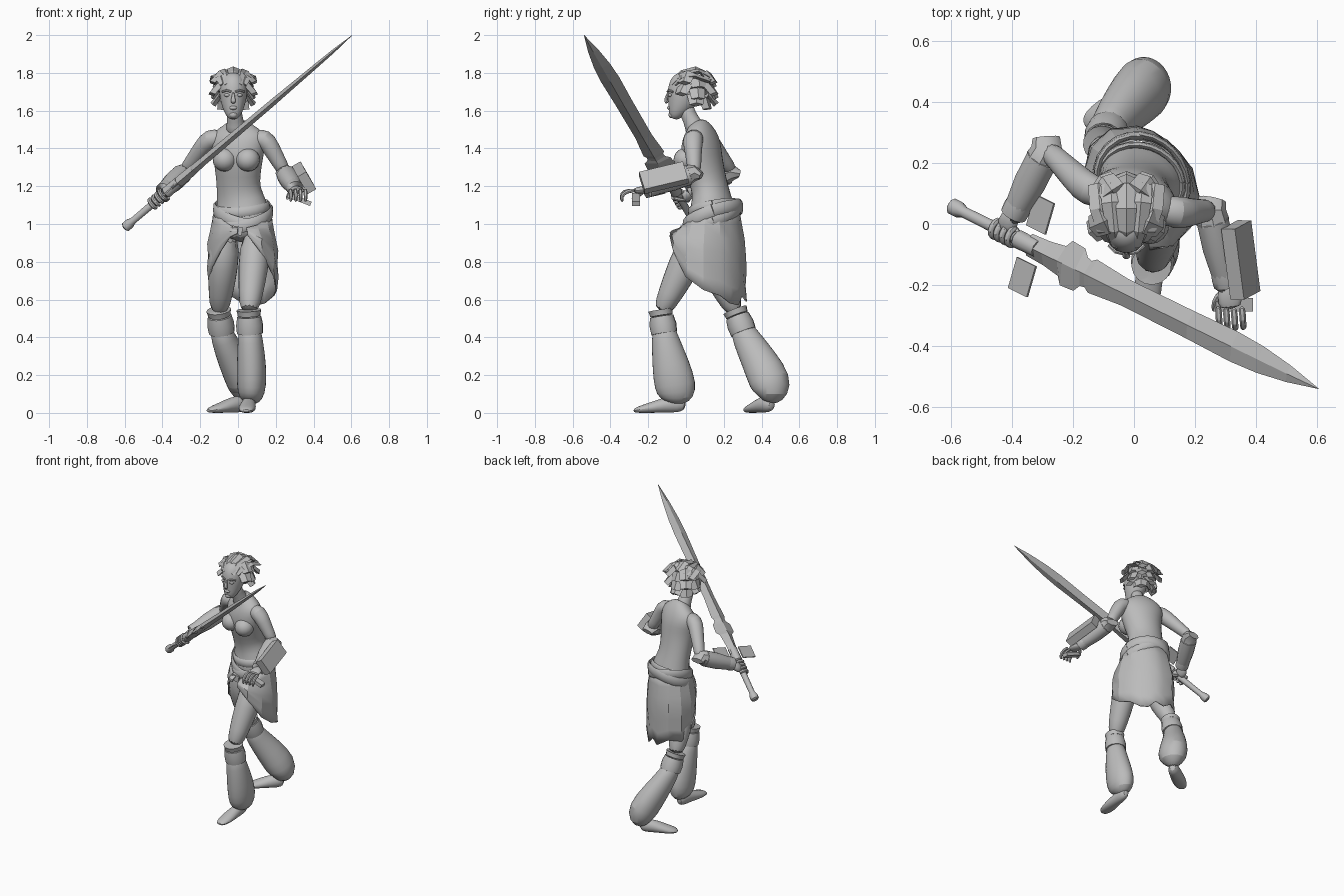
import bpy, bmesh, math
from mathutils import Vector as V, Matrix

cube = bpy.data.objects.get("Cube")
if cube:
    bpy.data.objects.remove(cube)

grey = bpy.data.materials.new("plain grey")
grey.use_nodes = True
COLOR = (0.5, 0.5, 0.5, 1)
grey.diffuse_color = COLOR
grey.node_tree.nodes["Principled BSDF"].inputs["Base Color"].default_value = COLOR


def finish(name, bm, smooth=True, angle=40):
    """Turn a bmesh into a shaded object."""
    bmesh.ops.recalc_face_normals(bm, faces=bm.faces)
    mesh = bpy.data.meshes.new(name)
    bm.to_mesh(mesh)
    bm.free()
    mesh.materials.append(grey)
    ob = bpy.data.objects.new(name, mesh)
    bpy.context.collection.objects.link(ob)
    bpy.ops.object.select_all(action='DESELECT')
    ob.select_set(True)
    bpy.context.view_layer.objects.active = ob
    if smooth:
        bpy.ops.object.shade_smooth_by_angle(angle=math.radians(angle))
    return ob


def sweep(name, pts, ref=(1, 0, 0), sides=12, sub=1, smooth=True):
    """Loft ellipses along a path; each point is x, y, z, radius[, second radius]."""
    bm = bmesh.new()
    ps = [V(p[:3]) for p in pts]
    rings = []
    for i, p in enumerate(pts):
        t = (ps[min(i + 1, len(ps) - 1)] - ps[max(i - 1, 0)]).normalized()
        a = V(ref) - V(ref).dot(t) * t
        a.normalize()
        b = t.cross(a)
        ring = []
        for k in range(sides):
            u = math.tau * k / sides
            co = ps[i] + a * p[3] * math.cos(u) + b * p[-1] * math.sin(u)
            co.z = max(co.z, 0)
            ring.append(bm.verts.new(co))
        rings.append(ring)
    for r, s in zip(rings, rings[1:]):
        for k in range(sides):
            j = (k + 1) % sides
            bm.faces.new((r[k], r[j], s[j], s[k]))
    bm.faces.new(rings[0])
    bm.faces.new(rings[-1])
    ob = finish(name, bm, smooth)
    if sub:
        ob.modifiers.new("smooth", 'SUBSURF').levels = sub
        ob.modifiers["smooth"].render_levels = sub


def box(name, center, ax, ay, half):
    """Box along two given axes."""
    x = V(ax).normalized()
    y = (V(ay) - V(ay).dot(x) * x).normalized()
    rot = Matrix((x, y, x.cross(y))).transposed().to_4x4()
    bm = bmesh.new()
    bmesh.ops.create_cube(bm, size=2, matrix=Matrix.Translation(center) @ rot @ Matrix.Diagonal((*half, 1)))
    finish(name, bm, False)


def ball(name, center, scale):
    bm = bmesh.new()
    bmesh.ops.create_uvsphere(bm, u_segments=16, v_segments=10, radius=1,
                              matrix=Matrix.Translation(center) @ Matrix.Diagonal((*scale, 1)))
    finish(name, bm)


def band(name, p, q, r, flare=1.0):
    """Short thick cuff between two points."""
    p, q = V(p), V(q)
    sweep(name, [(*p, r * .8), (*p, r * flare), (*p.lerp(q, .5), r * 1.04), (*q, r), (*q, r * .8)],
          ref=(.3, .9, .2), sides=16, sub=0)


# Torso, neck and bust
sweep("torso", [(.02, .13, .90, .11, .10), (.03, .145, 1.0, .162, .142), (.022, .14, 1.1, .142, .112),
                (.002, .13, 1.18, .118, .095), (0, .105, 1.27, .124, .10), (0, .08, 1.36, .14, .11),
                (0, .08, 1.43, .155, .10), (0, .075, 1.485, .145, .078), (-.005, .065, 1.515, .09, .06),
                (-.01, .05, 1.54, .045, .045)], (1, -.35, 0), 16)
sweep("neck", [(-.01, .055, 1.48, .065), (-.012, .04, 1.53, .047), (-.02, .01, 1.58, .042), (-.02, .0, 1.63, .042)])
for side, x, y in (("right", -.07, .024), ("left", .052, -.002)):
    ball(side + "_breast", (x, y, 1.34), (.064, .064, .062))

# Head and face
sweep("head", [(-.025, -.065, 1.555, .018), (-.025, -.06, 1.575, .04, .035), (-.025, -.035, 1.62, .06, .066),
               (-.025, -.015, 1.67, .074, .088), (-.025, -.005, 1.73, .078, .09), (-.025, .005, 1.775, .062, .075),
               (-.025, .01, 1.80, .03, .035)], sides=16)
sweep("nose", [(-.025, -.09, 1.70, .007), (-.025, -.105, 1.668, .010), (-.025, -.108, 1.65, .016, .012),
               (-.025, -.095, 1.641, .012)], sides=8)
ball("lips", (-.025, -.087, 1.615), (.021, .013, .011))
ball("chin", (-.025, -.075, 1.578), (.022, .018, .018))
for side, s in (("right", -1), ("left", 1)):
    ball(side + "_eye", (-.025 + s * .032, -.083, 1.682), (.017, .012, .009))
    sweep(side + "_brow", [(-.025 + s * d, y, z, .006) for d, y, z in
                           ((.012, -.097, 1.70), (.035, -.092, 1.708), (.058, -.07, 1.70))], (0, 0, 1), 6, 0)

# Hair: broad locks swept back over the crown, then tiers fanning out behind
for i in range(5):
    a = (i - 2) * .45
    x = math.sin(a)
    sweep("crown_lock", [(-.025 + x * .07, -.012 - .068 * math.cos(a), 1.738, .018, .01),
                         (-.025 + x * .09, -.02, 1.80 - .04 * x * x, .026, .016),
                         (-.025 + x * .11, .05 + .02 * (i % 2), 1.82 - .06 * x * x, .034, .014),
                         (-.025 + x * .12, .13, 1.785 - .05 * x * x, .032, .012)], sides=4, sub=0, smooth=False)
for z, reach, count, spread in ((1.765, .12, 7, 3.9), (1.705, .13, 7, 4.1), (1.65, .108, 5, 2.9)):
    for i in range(count):
        a = (i / (count - 1) - .5) * spread
        out, wob = V((math.sin(a) * .9, math.cos(a), 0)), .012 * (-1) ** i
        rows = ((.05, z - .01, .036), (reach * .72, z + .02 + wob, .044), (reach + wob, z - .03 + wob, .037))
        sweep("back_lock", [(*(V((-.025, .04, h)) + out * r), w, .017) for r, h, w in rows],
              (math.cos(a), -math.sin(a), 0), 4, 0, False)


# Arms
def arm(side, shoulder, elbow, wrist):
    s, e, w = map(V, (shoulder, elbow, wrist))
    sweep(side + "_upper_arm", [(*s.lerp(V((0, .07, 1.46)), .5), .045), (*s, .058), (*s.lerp(e, .3), .05),
                                (*s.lerp(e, .7), .04), (*e, .038)], (0, 1, .2))
    sweep(side + "_forearm", [(*e, .038), (*e.lerp(w, .3), .045), (*w, .03)], (0, 0, 1))
    sweep(side + "_bracer", [(*e.lerp(w, .12), .04), (*e.lerp(w, .14), .054), (*e.lerp(w, .5), .054),
                             (*e.lerp(w, .85), .044), (*e.lerp(w, .87), .03)], (0, 0, 1), 14, 0)
    band(side + "_wrist_cuff", e.lerp(w, .82), e.lerp(w, 1), .044)
    tip = e + (e - s.lerp(w, .5)).normalized() * .04
    sweep(side + "_elbow_guard", [(*e.lerp(w, .16), .055), (*e, .046, .052), (*tip, .02, .045)], (0, 0, 1), 8, 0)


arm("right", (-.15, .11, 1.455), (-.285, .245, 1.275), (-.395, .03, 1.175))
arm("left", (.145, .035, 1.455), (.25, .045, 1.27), (.305, -.2, 1.185))

# Open left hand with curled fingers
sweep("left_palm", [(.305, -.19, 1.185, .028, .022), (.312, -.235, 1.18, .04, .02), (.318, -.28, 1.175, .042, .017)])
for i in range(4):
    x = .275 + i * .026
    sweep("left_finger", [(x, -.265, 1.178, .014), (x + .004, -.315 - .01 * (i % 3), 1.175, .013),
                          (x + .006, -.345, 1.145, .012), (x + .004, -.335, 1.115, .009)], sides=6)
sweep("left_thumb", [(.29, -.22, 1.175, .015), (.262, -.255, 1.15, .013), (.262, -.29, 1.13, .009)], sides=6)
box("hand_plate", (.325, -.265, 1.13), (.13, 0, -.05), (0, 1, 0), (.065, .022, .012))
# Block strapped to the left forearm
box("forearm_block", (.350, -.118, 1.245), (.03, -.23, -.055), (.5, 0, -.86), (.12, .055, .026))

# Sword, laid out along one axis
base, axis = V((-.6, .06, .98)), V((1.205, -.6, 1.02)).normalized()
wide = (V((0, 1, 0)) - axis.y * axis).normalized()
flat = axis.cross(wide)


def along(rows):
    return [(*(base + axis * r[0]), *r[1:]) for r in rows]


sweep("sword_handle", along([(0, .018), (.008, .028), (.035, .028), (.06, .019), (.3, .021), (.31, .032), (.4, .03)]),
      wide, 10, 0)
sweep("sword_blade", along([(.36, .038, .028), (.44, .042, .028), (.51, .052, .026), (.53, .078, .024),
                            (.59, .074, .022), (.61, .05, .022), (.63, .046, .022), (.65, .058, .022), (.8, .046, .02),
                            (1.1, .048, .018), (1.3, .052, .014), (1.42, .046, .012), (1.55, .029, .009),
                            (1.688, .001, .001)]), wide, 4, 0, False)
for s in (-1, 1):
    box("guard_wing", base + axis * .37 + wide * s * .11, axis, wide, (.043, .054, .004))

# Right fist around the handle
grip = base + axis * .25
sweep("right_palm", [(-.395, .035, 1.175, .03), (*(grip + wide * .035 + flat * .01), .042, .024),
                     (*(grip + wide * .01 + axis * .01), .035, .03)], axis)
for i in range(4):
    c = grip + axis * (i - 1.5) * .025
    sweep("right_finger", [(*(c + (wide * math.cos(t) + flat * math.sin(t)) * .034), .013)
                           for t in (0, .9, 1.8, 2.7, 3.6, 4.5)], axis, 6)
sweep("right_thumb", [(*(grip + wide * .03 - flat * .02), .015), (*(grip + axis * .04 - flat * .034), .013),
                      (*(grip + axis * .06 - flat * .03 - wide * .02), .01)], axis, 6)


# Legs: thigh, knee bands, baggy lower trouser, foot
def leg(side, hip, mid, knee, lower, foot):
    sweep(side + "_thigh", [(*hip, .09, .10), (*mid, .083, .088), (*V(mid).lerp(V(knee), .6), .066), (*knee, .05)])
    k, d = V(knee), (V(lower[1][:3]) - V(knee)).normalized()
    band(side + "_knee_ring", k - d * .015, k + d * .015, .06, 1.1)
    band(side + "_knee_band", k + d * .02, k + d * .11, .069, .92)
    sweep(side + "_trouser", lower, sides=16)
    sweep(side + "_foot", foot, (0, 0, 1))


leg("left", (.1, .08, .96), (.08, -.02, .76), (.058, -.132, .53),
    [(.06, -.125, .48, .055), (.065, -.11, .39, .068, .074), (.072, -.08, .25, .08, .102),
     (.072, -.055, .14, .08, .115), (.068, -.05, .08, .066, .094), (.06, -.055, .05, .035, .045)],
    [(.062, -.0, .04, .025, .02), (.06, -.04, .05, .05, .036), (.055, -.11, .042, .042, .04),
     (.048, -.19, .025, .03, .05), (.044, -.26, .015, .018, .04), (.042, -.278, .01, .006, .015)])
leg("right", (-.07, .13, .96), (-.08, .15, .76), (-.1, .265, .53),
    [(-.1, .28, .48, .055), (-.082, .315, .4, .065, .075), (-.025, .387, .28, .084, .097),
     (.036, .45, .16, .098, .117), (.042, .455, .1, .084, .092), (.025, .44, .055, .035, .04)],
    [(.05, .46, .04, .025, .02), (.02, .435, .05, .05, .04), (-.035, .40, .042, .042, .045),
     (-.09, .365, .026, .03, .052), (-.145, .33, .015, .018, .04), (-.16, .32, .01, .006, .015)])

# Skirt: stretched on one diagonal, open in front, with a slanted waist and a ragged hem (angle, height)
hem = [(-82, .94), (-60, .85), (-35, .72), (-12, .65), (15, .62), (40, .58), (60, .57), (78, .62), (95, .59),
       (120, .64), (145, .63), (170, .70), (195, .77), (220, .86), (245, .93), (260, .95)]
bm = bmesh.new()
cols = []
for i, (ang, low) in enumerate(hem):
    a = math.radians(ang)
    ahead = max(0, -math.sin(a))
    top = 1.09 - .11 * ahead
    front = 1.2 if ahead else .97
    col = []
    for k in range(7):
        f = k / 6
        flare = min(1, 2.2 * f)
        g = (.145 + .036 * flare + .004 * (-1) ** (i + k) * f) * (1 - (.05 + .08 * flare) * math.sin(2 * a))
        col.append(bm.verts.new((.025 + g * math.cos(a), .14 + g * front * math.sin(a), top + (low - top) * f)))
    cols.append(col)
for p, q in zip(cols, cols[1:]):
    for k in range(6):
        bm.faces.new((p[k], q[k], q[k + 1], p[k + 1]))
finish("skirt", bm, angle=25).modifiers.new("cloth", 'SOLIDIFY').thickness = .008


# Crossed sashes, each a tilted flattened loop
def sash(name, center, rx, ry, tilt_x, tilt_y, height):
    pts = []
    for k in range(25):
        a = math.tau * k / 24
        g = 1 - .06 * math.sin(2 * a)
        x, y = rx * g * math.cos(a), ry * g * math.sin(a)
        pts.append((center[0] + x, center[1] + y, center[2] + x * tilt_x + y * tilt_y, height, .011))
    sweep(name, pts, (0, 0, 1), 8, 0)


sash("upper_sash", (.022, .14, 1.085), .136, .118, .1, .2, .028)
sash("right_sash", (.025, .142, 1.045), .146, .146, -.18, .32, .034)
sash("left_sash", (.025, .142, 1.04), .150, .150, .2, .34, .034)
box("sash_knot", (-.005, -.016, .965), (1, 0, -.2), (0, 0, 1), (.028, .022, .012))
